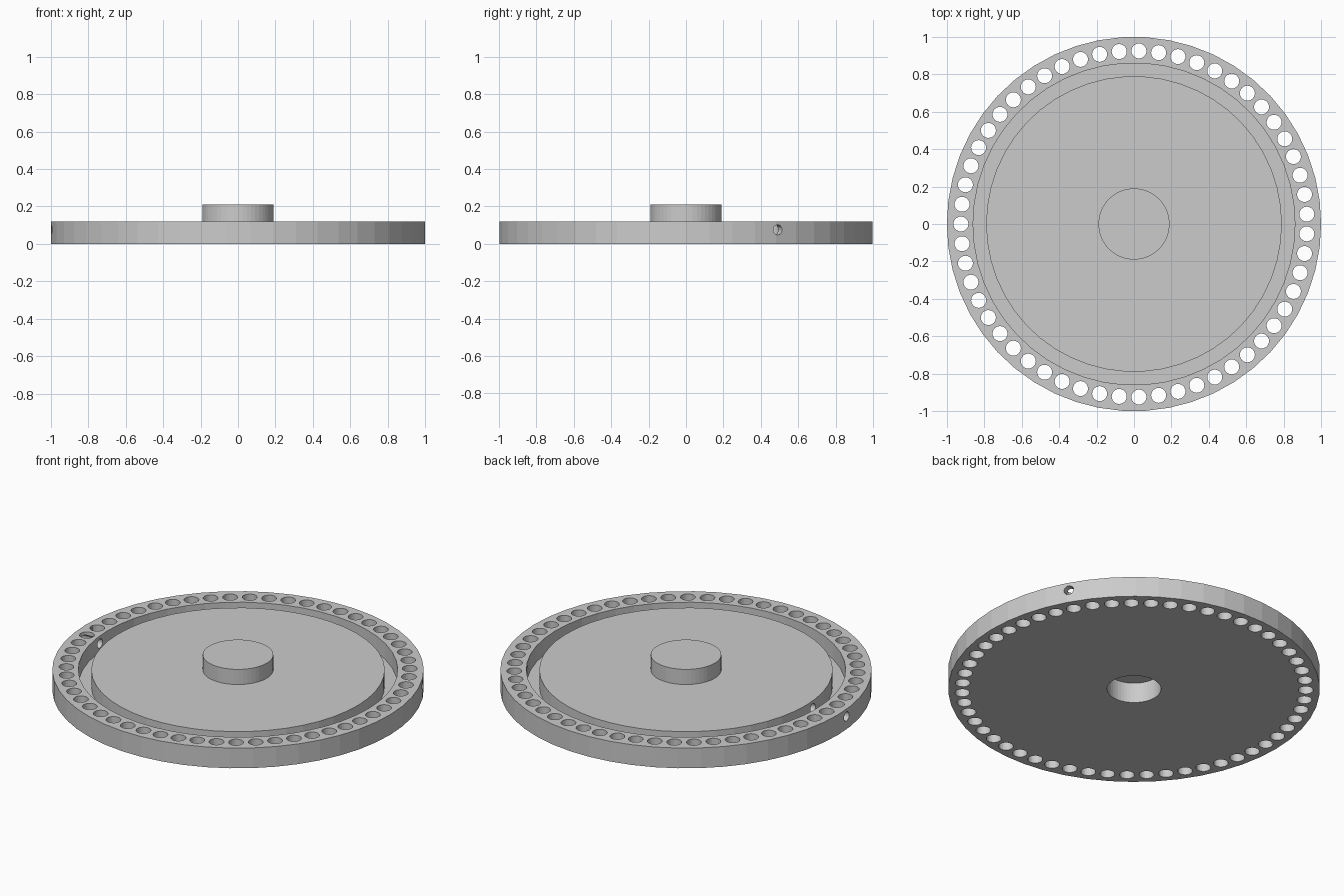
import bpy
import bmesh
from math import cos, sin, pi, radians
from mathutils import Matrix

cube = bpy.data.objects.get("Cube")
if cube:
    bpy.data.objects.remove(cube, do_unlink=True)

SIDES = 50
HEIGHT = 0.12

grey = bpy.data.materials.new("light grey")
grey.use_nodes = True
grey.diffuse_color = (0.6, 0.6, 0.6, 1)
grey.node_tree.nodes["Principled BSDF"].inputs["Base Color"].default_value = (0.6, 0.6, 0.6, 1)


def finish(name, bm):
    bmesh.ops.recalc_face_normals(bm, faces=bm.faces)
    mesh = bpy.data.meshes.new(name)
    bm.to_mesh(mesh)
    bm.free()
    mesh.materials.append(grey)
    obj = bpy.data.objects.new(name, mesh)
    bpy.context.collection.objects.link(obj)
    return obj


def add_cylinder(bm, radius, depth, matrix, sides):
    bmesh.ops.create_cone(bm, cap_ends=True, segments=sides, radius1=radius,
                          radius2=radius, depth=depth, matrix=matrix)


def lathe(name, profile):
    """Turn a closed (radius, height) profile around the z axis."""
    bm = bmesh.new()
    rings = []
    for i in range(SIDES):
        a = 2 * pi * i / SIDES
        rings.append([bm.verts.new((r * cos(a), r * sin(a), z)) for r, z in profile])
    n = len(profile)
    for i in range(SIDES):
        here, there = rings[i], rings[(i + 1) % SIDES]
        for j in range(n):
            k = (j + 1) % n
            bm.faces.new((here[j], there[j], there[k], here[k]))
    return finish(name, bm)


def cut(target, cutter):
    cutter.hide_render = True
    mod = target.modifiers.new("cut", 'BOOLEAN')
    mod.operation = 'DIFFERENCE'
    mod.solver = 'EXACT'
    mod.object = cutter
    bpy.context.view_layer.objects.active = target
    bpy.ops.object.modifier_apply(modifier=mod.name)
    bpy.data.objects.remove(cutter, do_unlink=True)


# Disc with a central bore below and a ring groove above
GROOVE_FLOOR = 0.025
disc = lathe("wheel_disc", [
    (0.145, 0), (1, 0), (1, HEIGHT), (0.86, HEIGHT), (0.86, GROOVE_FLOOR),
    (0.79, GROOVE_FLOOR), (0.79, HEIGHT), (0.145, HEIGHT)])

# Ring of holes through the rim
HOLES = 55
bm = bmesh.new()
for i in range(HOLES):
    a = pi + 2 * pi * i / HOLES
    place = Matrix.Translation((0.925 * cos(a), 0.925 * sin(a), HEIGHT / 2))
    add_cylinder(bm, 0.04, 0.4, place, 24)
cut(disc, finish("rim_hole_cutter", bm))

# Two radial holes drilled through the rim into the inner disc
bm = bmesh.new()
for angle in (29.4, 185):
    place = (Matrix.Rotation(radians(angle), 4, 'Z')
             @ Matrix.Translation((0.92, 0, 0.075))
             @ Matrix.Rotation(pi / 2, 4, 'Y'))
    add_cylinder(bm, 0.027, 0.36, place, 20)
cut(disc, finish("radial_hole_cutter", bm))

# Solid hub closing the bore
bm = bmesh.new()
add_cylinder(bm, 0.19, 0.09, Matrix.Translation((0, 0, HEIGHT + 0.045)), SIDES)
finish("hub", bm)
